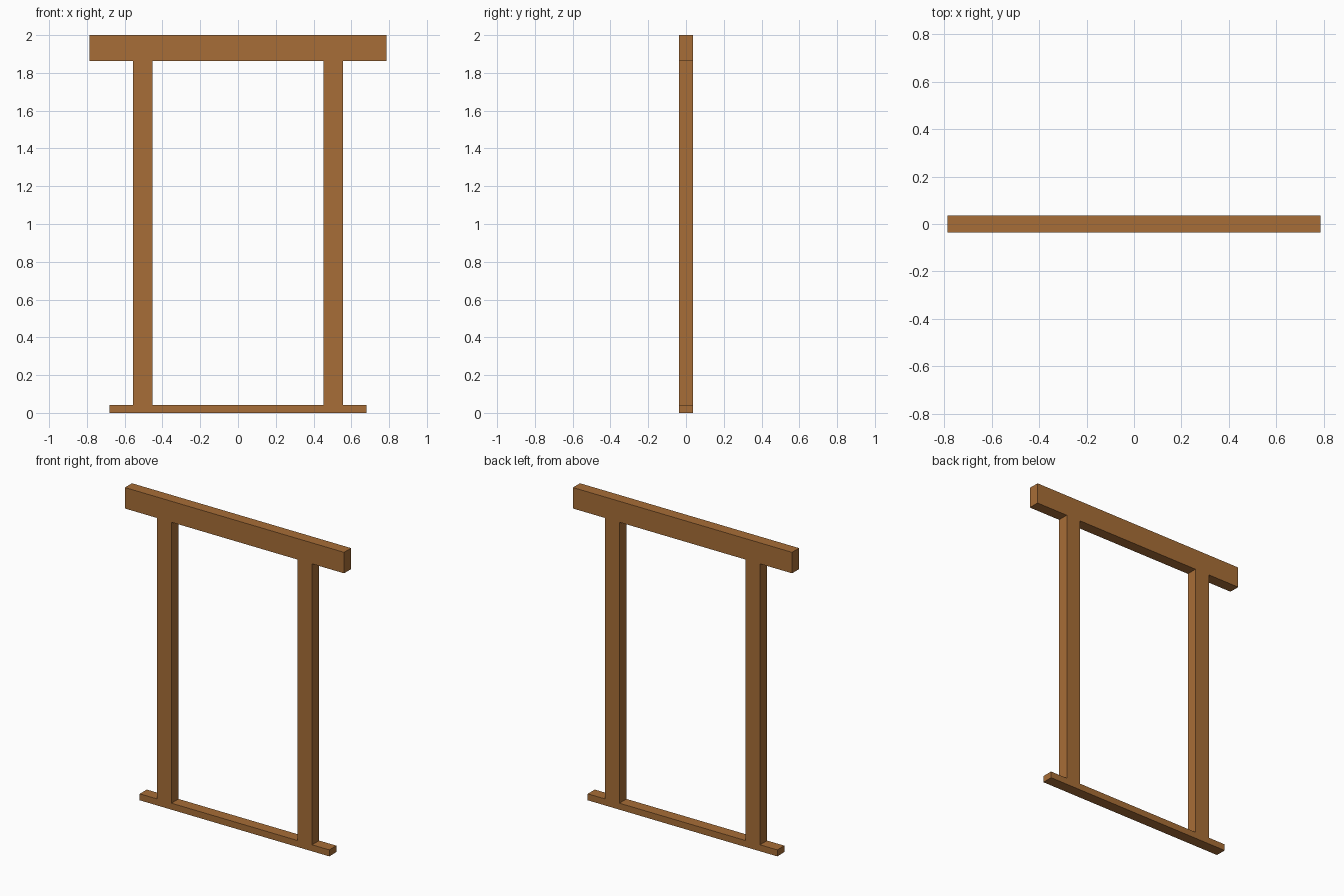
import bpy, bmesh

if "Cube" in bpy.data.objects:
    bpy.data.objects.remove(bpy.data.objects["Cube"])

DEPTH = 0.072
TOP, LINTEL_Z, SILL_Z = 2.0, 1.864, 0.042
LINTEL_X, SILL_X = 0.786, 0.68
POST_IN, POST_OUT = 0.452, 0.557

# right half of the frame outline: sill, post and lintel as one fused piece
outline = [
    (0, 0), (SILL_X, 0), (SILL_X, SILL_Z), (POST_OUT, SILL_Z),
    (POST_OUT, LINTEL_Z), (LINTEL_X, LINTEL_Z), (LINTEL_X, TOP), (0, TOP),
    (0, LINTEL_Z), (POST_IN, LINTEL_Z), (POST_IN, SILL_Z), (0, SILL_Z),
]

bm = bmesh.new()
face = bm.faces.new([bm.verts.new((x, -DEPTH / 2, z)) for x, z in outline])
ext = bmesh.ops.extrude_face_region(bm, geom=[face], use_keep_orig=True)
new_verts = [g for g in ext["geom"] if isinstance(g, bmesh.types.BMVert)]
bmesh.ops.translate(bm, verts=new_verts, vec=(0, DEPTH, 0))
bmesh.ops.recalc_face_normals(bm, faces=bm.faces)

# open the centre plane so the mirrored halves join without inner walls
inner = [f for f in bm.faces if all(abs(v.co.x) < 1e-5 for v in f.verts)]
bmesh.ops.delete(bm, geom=inner, context='FACES')

mesh = bpy.data.meshes.new("door_frame")
bm.to_mesh(mesh)
bm.free()
frame = bpy.data.objects.new("door_frame", mesh)
bpy.context.collection.objects.link(frame)

# left half
mirror = frame.modifiers.new("mirror", 'MIRROR')
mirror.use_axis[0] = True
mirror.use_clip = True

# brown wood
wood = bpy.data.materials.new("wood")
wood.diffuse_color = (0.39, 0.155, 0.038, 1)
wood.use_nodes = True
wood.node_tree.nodes["Principled BSDF"].inputs["Base Color"].default_value = wood.diffuse_color
mesh.materials.append(wood)
